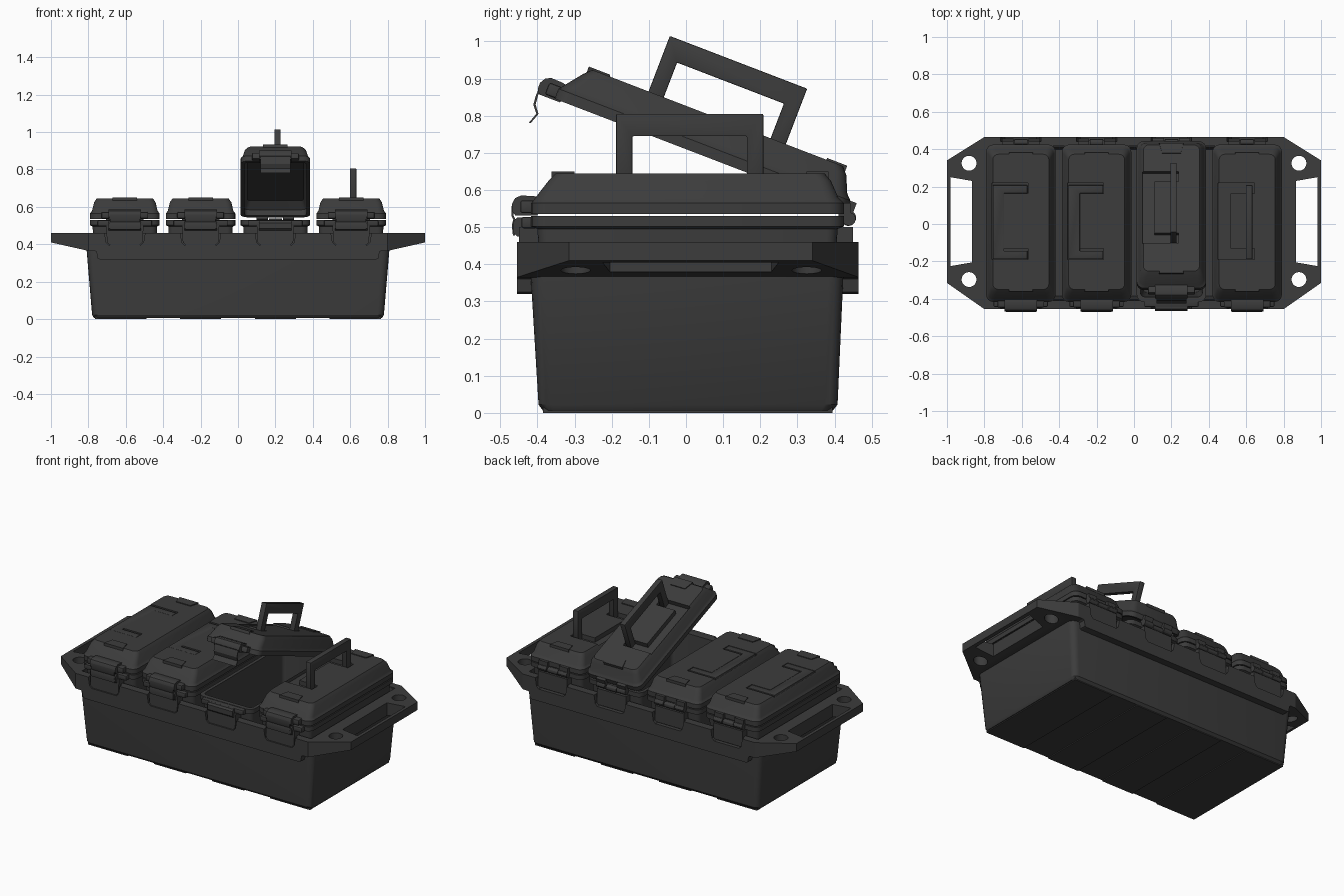
import bpy, bmesh
from math import sin, cos, pi, radians
from mathutils import Matrix, Vector

if "Cube" in bpy.data.objects:
    bpy.data.objects.remove(bpy.data.objects["Cube"])

mat = bpy.data.materials.new("dark_plastic")
mat.diffuse_color = (0.045, 0.045, 0.045, 1)
mat.use_nodes = True
mat.node_tree.nodes["Principled BSDF"].inputs["Base Color"].default_value = mat.diffuse_color


def build(name, verts, faces, bevel=0):
    me = bpy.data.meshes.new(name)
    me.from_pydata(verts, [], faces)
    bm = bmesh.new()
    bm.from_mesh(me)
    bmesh.ops.recalc_face_normals(bm, faces=bm.faces)
    if bevel:
        bmesh.ops.bevel(bm, geom=list(bm.edges), offset=bevel, segments=2,
                        affect='EDGES', profile=0.5, clamp_overlap=True)
    bm.to_mesh(me)
    bm.free()
    me.materials.append(mat)
    ob = bpy.data.objects.new(name, me)
    bpy.context.collection.objects.link(ob)
    return ob


def prism(name, pts, axis, a, b, bevel=0):
    """Extrude a 2D outline along an axis from a to b."""
    put = {'x': lambda p, t: (t, p[0], p[1]),
           'y': lambda p, t: (p[0], t, p[1]),
           'z': lambda p, t: (p[0], p[1], t)}[axis]
    n = len(pts)
    verts = [put(p, a) for p in pts] + [put(p, b) for p in pts]
    faces = [list(range(n)), list(range(n, 2 * n))]
    faces += [[i, (i + 1) % n, n + (i + 1) % n, n + i] for i in range(n)]
    return build(name, verts, faces, bevel)


def rect(a, b, c, d):
    return [(a, c), (b, c), (b, d), (a, d)]


def disc(cx, cy, r, n=20):
    return [(cx + r * cos(2 * pi * i / n), cy + r * sin(2 * pi * i / n)) for i in range(n)]


def loft(name, rings, seg=4):
    """Skin rounded rectangles (half_x, y0, y1, z, radius), capped at both ends."""
    verts, faces = [], []
    for hx, y0, y1, z, r in rings:
        for k, (cx, cy) in enumerate([(hx - r, y1 - r), (r - hx, y1 - r),
                                      (r - hx, y0 + r), (hx - r, y0 + r)]):
            for s in range(seg + 1):
                t = (k + s / seg) * pi / 2
                verts.append((cx + r * cos(t), cy + r * sin(t), z))
    n = 4 * (seg + 1)
    for j in range(len(rings) - 1):
        for i in range(n):
            k = (i + 1) % n
            faces.append([j * n + i, j * n + k, (j + 1) * n + k, (j + 1) * n + i])
    faces += [list(range(n)), list(range(len(verts) - n, len(verts)))]
    return build(name, verts, faces)


def cut(ob, cutters):
    for c in cutters:
        m = ob.modifiers.new("cut", 'BOOLEAN')
        m.operation, m.solver, m.object = 'DIFFERENCE', 'EXACT', c
        bpy.context.view_layer.objects.active = ob
        bpy.ops.object.modifier_apply(modifier=m.name)
    for c in cutters:
        bpy.data.objects.remove(c)


def strip(name, pts, t, a, b):
    """Thin bent sheet following a y/z path."""
    back = [(y + t, z) for y, z in reversed(pts)]
    return prism(name, pts + back, 'x', a, b)


BOXES = [-0.605, -0.2, 0.2, 0.605]

# crate tub, hollow
loft("crate_tub", [
    (0.77, -0.385, 0.395, 0.006, 0.03), (0.78, -0.397, 0.408, 0.022, 0.035),
    (0.812, -0.42, 0.425, 0.40, 0.04), (0.812, -0.42, 0.425, 0.455, 0.04),
    (0.79, -0.408, 0.418, 0.455, 0.03), (0.765, -0.385, 0.395, 0.025, 0.03)])
for x0, x1 in [(-0.765, -0.49), (-0.31, -0.09), (0.09, 0.31), (0.49, 0.765)]:
    prism("crate_foot", rect(x0, x1, 0, 0.03), 'y', -0.385, 0.395)

# crate flange with thinning ends, grips and tie-down holes
oct_pts = [(0.8, 0.465), (-0.8, 0.465), (-1, 0.34), (-1, -0.315),
           (-0.8, -0.455), (0.8, -0.455), (1, -0.315), (1, 0.34)]
low = [(x, y, 0.41 if abs(x) > 0.9 else 0.365) for x, y in oct_pts]
top = [(x, y, 0.46) for x, y in oct_pts]
sides = [[i, (i + 1) % 8, 8 + (i + 1) % 8, 8 + i] for i in range(8)]
flange = build("crate_flange", low + top,
               [[0, 1, 4, 5], [1, 2, 3, 4], [5, 6, 7, 0], list(range(8, 16))] + sides)


def notches():
    out = []
    for bx in BOXES:
        pts = [(bx - 0.115, 0.5), (bx - 0.1, 0.41), (bx - 0.085, 0.395),
               (bx + 0.085, 0.395), (bx + 0.1, 0.41), (bx + 0.115, 0.5)]
        out += [prism("c", pts, 'y', -0.5, -0.432), prism("c", pts, 'y', 0.442, 0.5)]
    return out


cutters = [prism("c", rect(-0.79, 0.79, -0.408, 0.418), 'z', 0.2, 0.6)] + notches()
for s in (-1, 1):
    cutters.append(prism("c", [(s * 0.865, -0.205), (s * 0.98, -0.225),
                               (s * 0.98, 0.25), (s * 0.865, 0.23)], 'z', 0.2, 0.6))
    cutters += [prism("c", disc(s * 0.882, y, 0.04), 'z', 0.2, 0.6) for y in (-0.297, 0.325)]
cut(flange, cutters)

# skirts hanging below the flange, front and back
for y0, y1 in [(-0.455, -0.4), (0.41, 0.465)]:
    prism("crate_skirt", [(-0.775, 0.37), (-0.757, 0.36), (-0.75, 0.325), (-0.74, 0.32),
                          (0.74, 0.32), (0.75, 0.325), (0.757, 0.36), (0.775, 0.37)], 'y', y0, y1)


def u_shape(depth, y0, y1, grip, leg):
    """Outline of the handle as (height, y) points."""
    return [(0, y0), (depth, y0), (depth, y1), (0, y1), (0, y1 - leg),
            (depth - grip, y1 - leg), (depth - grip, y0 + leg), (0, y0 + leg)]


def make_box(i, cx, handle_up, is_open):
    def n(s):
        return f"box_{i}_{s}"
    # hollow lower box
    fixed = [loft(n("body"), [
        (0.16, -0.375, 0.385, 0.03, 0.025), (0.172, -0.4, 0.408, 0.495, 0.03),
        (0.186, -0.417, 0.425, 0.502, 0.04), (0.186, -0.417, 0.425, 0.53, 0.04),
        (0.166, -0.39, 0.4, 0.53, 0.025), (0.152, -0.365, 0.375, 0.045, 0.02)])]
    fixed.append(prism(n("front_bracket"), [(-0.1, 0.5), (-0.095, 0.41), (-0.08, 0.397), (0.08, 0.397),
                                            (0.095, 0.41), (0.1, 0.5)], 'y', -0.45, -0.395))
    fixed.append(prism(n("rear_bracket"), rect(-0.1, 0.1, 0.4, 0.5), 'y', 0.4, 0.45))
    fixed.append(prism(n("catch"), [(-0.4, 0.475), (-0.455, 0.475), (-0.464, 0.485), (-0.464, 0.515),
                                    (-0.455, 0.526), (-0.4, 0.526)], 'x', -0.087, 0.087))
    fixed.append(prism(n("catch_base"), rect(-0.145, 0.145, 0.497, 0.528), 'y', -0.443, -0.4, 0.006))
    # hollow lid with a sunken seat for the handle
    lid = loft(n("lid"), [
        (0.15, -0.35, 0.36, 0.607, 0.02), (0.166, -0.39, 0.4, 0.57, 0.025),
        (0.166, -0.39, 0.4, 0.536, 0.025), (0.186, -0.417, 0.425, 0.536, 0.04),
        (0.186, -0.417, 0.425, 0.565, 0.04), (0.18, -0.411, 0.418, 0.572, 0.04),
        (0.175, -0.405, 0.41, 0.58, 0.035), (0.164, -0.37, 0.39, 0.625, 0.03),
        (0.15, -0.35, 0.373, 0.645, 0.03)])
    seat = [(0.038 - h, y) for h, y in u_shape(0.193, -0.19, 0.22, 0.065, 0.058)]
    cut(lid, [prism("c", seat, 'z', 0.617, 0.7)])
    moving = [lid]
    # small raised pads at both ends of the lid
    for y0, y1 in [(-0.362, -0.3), (0.325, 0.383)]:
        moving.append(prism(n("lid_pad"), [(-0.065, y0), (0.065, y0), (0.05, y1), (-0.05, y1)]
                            if y0 < 0 else [(-0.05, y0), (0.05, y0), (0.065, y1), (-0.065, y1)],
                            'z', 0.62, 0.65))
    # carrying handle, upright or folded into its seat
    u = u_shape(0.185, -0.188, 0.208, 0.06, 0.044)
    if handle_up:
        moving.append(prism(n("handle"), [(y, 0.62 + h) for h, y in u], 'x', -0.006, 0.028, 0.003))
    else:
        moving.append(prism(n("handle"), [(0.035 - h, y) for h, y in u], 'z', 0.618, 0.645, 0.003))
    # latch barrel and ears on the lid front
    moving.append(prism(n("latch_barrel"), [(-0.4, 0.532), (-0.46, 0.532), (-0.469, 0.545), (-0.469, 0.562),
                                            (-0.46, 0.578), (-0.445, 0.585), (-0.41, 0.584), (-0.385, 0.575)],
                        'x', -0.087, 0.087))
    moving.append(prism(n("latch_ears"), rect(-0.125, 0.125, 0.538, 0.572), 'y', -0.446, -0.4, 0.006))
    # hinge knuckles at the back
    for x in (-0.1, 0.04):
        moving.append(prism(n("hinge_knuckle"), disc(0.439, 0.522, 0.018, 12), 'x', x, x + 0.06))
        moving.append(prism(n("hinge_leaf"), rect(x, x + 0.06, 0.522, 0.565), 'y', 0.41, 0.443))
    fixed.append(prism(n("hinge_centre"), disc(0.437, 0.52, 0.017, 12), 'x', -0.035, 0.035))
    if is_open:
        pivot = Vector((0, 0.45, 0.52))
        m = Matrix.Translation(pivot) @ Matrix.Rotation(radians(-21), 4, 'X') @ Matrix.Translation(-pivot)
        for ob in moving:
            ob.data.transform(m)
        path = [(-0.395, 0.875), (-0.404, 0.855), (-0.411, 0.83), (-0.403, 0.805), (-0.424, 0.78)]
    else:
        path = [(-0.469, 0.56), (-0.47, 0.53), (-0.465, 0.52), (-0.469, 0.505), (-0.466, 0.478)]
    # thin latch flap
    fixed.append(strip(n("latch_flap"), path, 0.006, -0.08, 0.08))
    for ob in fixed + moving:
        ob.data.transform(Matrix.Translation((cx, 0, 0)))


for i, cx in enumerate(BOXES):
    make_box(i + 1, cx, i >= 2, i == 2)

bpy.ops.object.select_all(action='SELECT')
bpy.context.view_layer.objects.active = bpy.context.scene.objects[0]
bpy.ops.object.shade_smooth_by_angle(angle=radians(30))
